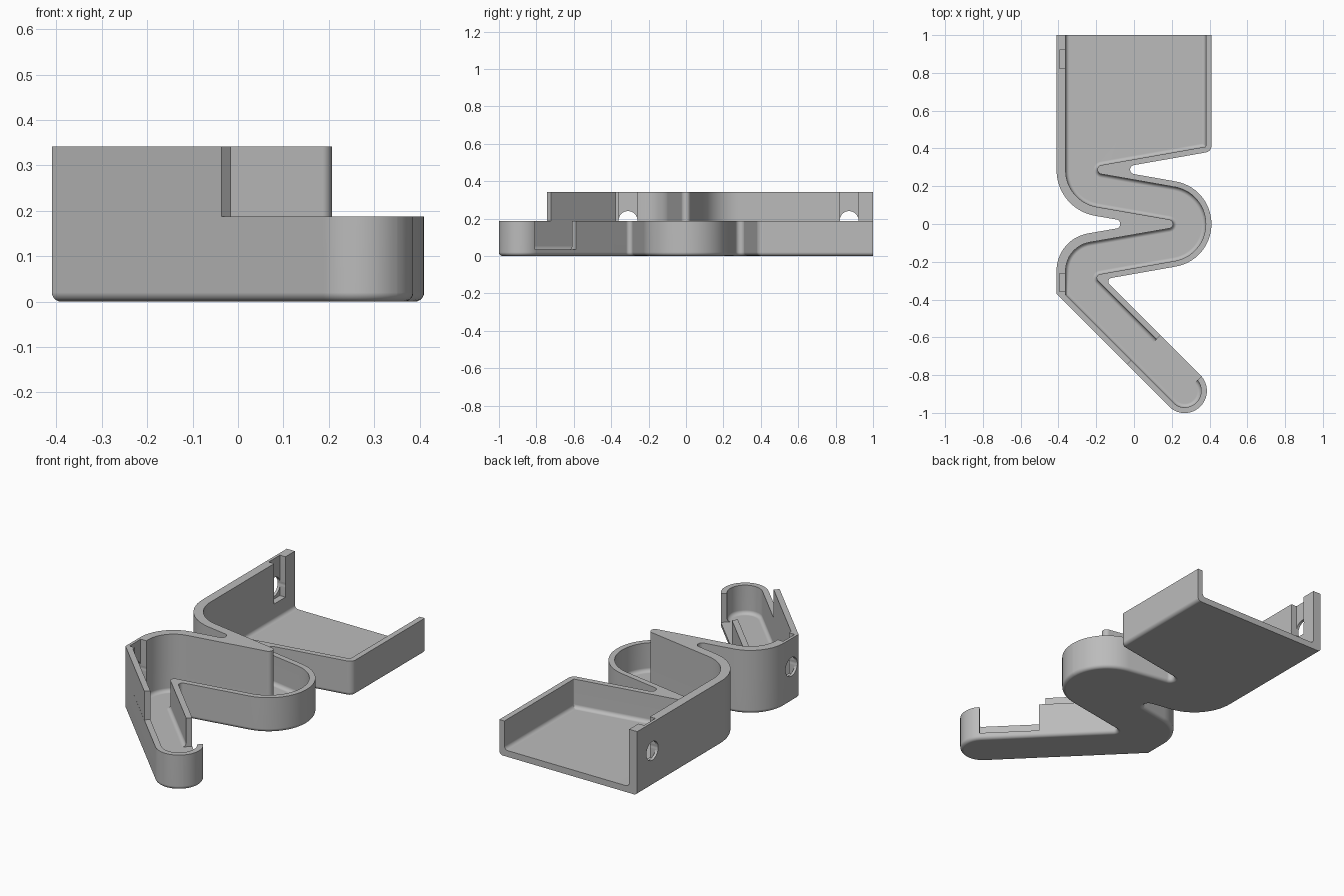
import bpy, bmesh, math
from mathutils import Vector, Matrix

if "Cube" in bpy.data.objects:
    bpy.data.objects.remove(bpy.data.objects["Cube"])

grey = bpy.data.materials.new("plain grey")
grey.use_nodes = True
grey.diffuse_color = (0.5, 0.5, 0.5, 1)
grey.node_tree.nodes["Principled BSDF"].inputs["Base Color"].default_value = grey.diffuse_color

LOW, TALL, FLOOR, ROUND = 0.188, 0.342, 0.034, 0.02
THICK, THIN = 0.048, 0.03

# Plan of the tray, counterclockwise: x, y, corner radius, wall thickness of the next edge
PLAN = [
    (-0.41, 1.0, 0, THICK),
    (-0.41, 0.079, 0.245, THICK),
    (0.043, 0.0, 0.024, THICK),
    (-0.41, -0.079, 0.2, THICK),
    (-0.41, -0.37, 0, THIN),
    (0.268, -1.049, 0.116, THIN),
    (0.434, -0.883, 0.116, THIN),
    (-0.157, -0.292, 0.02, THIN),
    (0.41, -0.192, 0.228, THIN),
    (0.41, 0.192, 0.228, THIN),
    (-0.135, 0.288, 0.024, THIN),
    (0.41, 0.384, 0.035, THIN),
    (0.41, 1.0, 0, None),
]


def outline(extra=0.0, inner=False, steps=14):
    """Offset the plan inwards and round its corners; one point list per corner."""
    n = len(PLAN)
    pts = [Vector(p[:2]) for p in PLAN]
    dirs = [(pts[(i + 1) % n] - pts[i]).normalized() for i in range(n)]
    offs = []
    for p in PLAN:
        if p[3] is None:                       # open back end
            offs.append(-0.1 if inner else 0.0)
        else:
            offs.append((p[3] if inner else 0.0) + extra)
    result = []
    for i in range(n):
        d0, d1, o0, o1 = dirs[i - 1], dirs[i], offs[i - 1], offs[i]
        n0, n1 = Vector((-d0.y, d0.x)), Vector((-d1.y, d1.x))
        turn = math.atan2(d0.x * d1.y - d0.y * d1.x, d0.dot(d1))
        # mitred corner of the two shifted edges
        corner = pts[i] + n0 * o0 + d0 * ((o1 - o0 * n0.dot(n1)) / d0.dot(n1))
        r = PLAN[i][2]
        if r == 0:
            result.append([corner])
            continue
        r = max(r - max(o0, o1), 0.003) if turn > 0 else r + extra
        side = 1 if turn > 0 else -1
        start = corner - d0 * r * math.tan(abs(turn) / 2)
        centre = start + n0 * r * side
        arm = start - centre
        result.append([centre + Matrix.Rotation(turn * k / steps, 2) @ arm
                       for k in range(steps + 1)])
    return result


def flat(corners):
    return [p for c in corners for p in c]


def loft(name, rings):
    """Closed solid through stacked rings of (points, height)."""
    bm = bmesh.new()
    loops = [[bm.verts.new((p.x, p.y, z)) for p in pts] for pts, z in rings]
    for a, b in zip(loops, loops[1:]):
        for i in range(len(a)):
            j = (i + 1) % len(a)
            bm.faces.new((a[i], a[j], b[j], b[i]))
    bm.faces.new(loops[0][::-1])
    bm.faces.new(loops[-1])
    bmesh.ops.recalc_face_normals(bm, faces=bm.faces)
    return finish(name, bm)


def finish(name, bm):
    mesh = bpy.data.meshes.new(name)
    bm.to_mesh(mesh)
    bm.free()
    mesh.materials.append(grey)
    obj = bpy.data.objects.new(name, mesh)
    bpy.context.collection.objects.link(obj)
    return obj


def box(name, centre, size, angle=0.0):
    bm = bmesh.new()
    bmesh.ops.create_cube(bm, size=1, matrix=Matrix.Translation(centre)
                          @ Matrix.Rotation(angle, 4, "Z") @ Matrix.Diagonal((*size, 1)))
    return finish(name, bm)


def rod(name, centre, radius, length):
    bm = bmesh.new()
    bmesh.ops.create_cone(bm, cap_ends=True, segments=32, radius1=radius, radius2=radius,
                          depth=length, matrix=Matrix.Translation(centre)
                          @ Matrix.Rotation(math.pi / 2, 4, "Y"))
    return finish(name, bm)


def activate(obj):
    bpy.ops.object.select_all(action="DESELECT")
    obj.select_set(True)
    bpy.context.view_layer.objects.active = obj


def cut(obj, cutter):
    activate(obj)
    mod = obj.modifiers.new("cut", "BOOLEAN")
    mod.operation, mod.solver, mod.object = "DIFFERENCE", "EXACT", cutter
    bpy.ops.object.modifier_apply(modifier=mod.name)


# Tray body with a rounded underside, and the cavity with a rounded floor edge
quarter = [math.pi / 2 * k / 5 for k in range(6)]
curve = [(ROUND * (1 - math.sin(a)), ROUND * (1 - math.cos(a))) for a in quarter]
body = loft("tray_body", [(flat(outline(e)), z) for e, z in curve]
            + [(flat(outline()), LOW)])
cavity = loft("cavity_cutter", [(flat(outline(e, True)), FLOOR + z) for e, z in curve]
              + [(flat(outline(0, True)), LOW + 0.1)])

# Tall wall standing on the left rim, ending part way down the slanted arm
outer = flat(outline()[:5]) + [Vector((-0.036, -0.744))]
inner = flat(outline(0, True)[:5]) + [Vector((-0.015, -0.723))]
for p in inner:
    p.y = min(p.y, 1.0)
strip = outer + inner[::-1]
tall_wall = loft("tall_wall", [(strip, LOW), (strip, TALL)])

# Side opening in the slanted arm
opening = box("opening_cutter", (0.2485, -0.6975, FLOOR + 0.15), (0.307, 0.1, 0.3),
              -math.pi / 4)
cutters = [cavity, opening]
cut(body, cavity)
cut(body, opening)

# Round holes with inner pockets in the left wall
for y in (0.872, -0.31):
    pocket = box("pocket_cutter", (-0.3625, y, 0.275), (0.065, 0.096, 0.3))
    hole = rod("hole_cutter", (-0.4, y, 0.19), 0.05, 0.1)
    for part in (body, tall_wall):
        cut(part, pocket)
        cut(part, hole)
    cutters += [pocket, hole]

for c in cutters:
    bpy.data.objects.remove(c)

for part in (body, tall_wall):
    activate(part)
    bpy.ops.object.shade_smooth_by_angle(angle=math.radians(30))
    weighted = part.modifiers.new("even_shading", "WEIGHTED_NORMAL")
    weighted.keep_sharp = True
